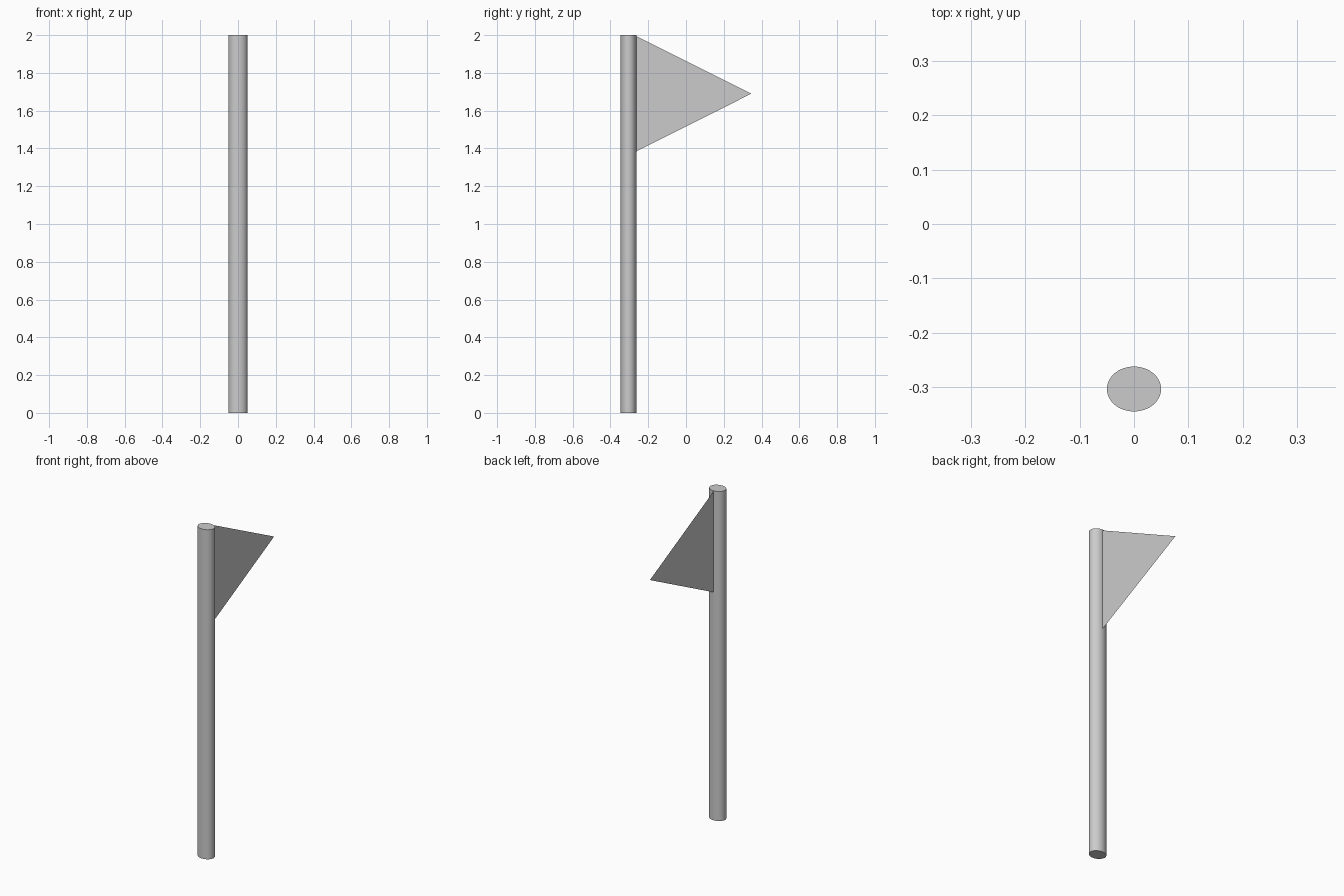
import bpy
import math

if "Cube" in bpy.data.objects:
    bpy.data.objects.remove(bpy.data.objects["Cube"])

POLE_Y = -0.304

# Pole: slightly oval cylinder
bpy.ops.mesh.primitive_cylinder_add(vertices=32, radius=0.05, depth=2.0,
                                    location=(0, POLE_Y, 1.0))
pole = bpy.context.object
pole.name = "pole"
pole.scale.y = 0.83
bpy.ops.object.transform_apply(location=False, rotation=False, scale=True)
bpy.ops.object.shade_smooth_by_angle(angle=math.radians(30))

# Pennant: single flat triangle fixed to the back of the pole
mesh = bpy.data.meshes.new("pennant")
mesh.from_pydata([(0, -0.263, 1.384), (0, 0.346, 1.69), (0, -0.263, 1.995)],
                 [], [(0, 1, 2)])
pennant = bpy.data.objects.new("pennant", mesh)
bpy.context.collection.objects.link(pennant)
